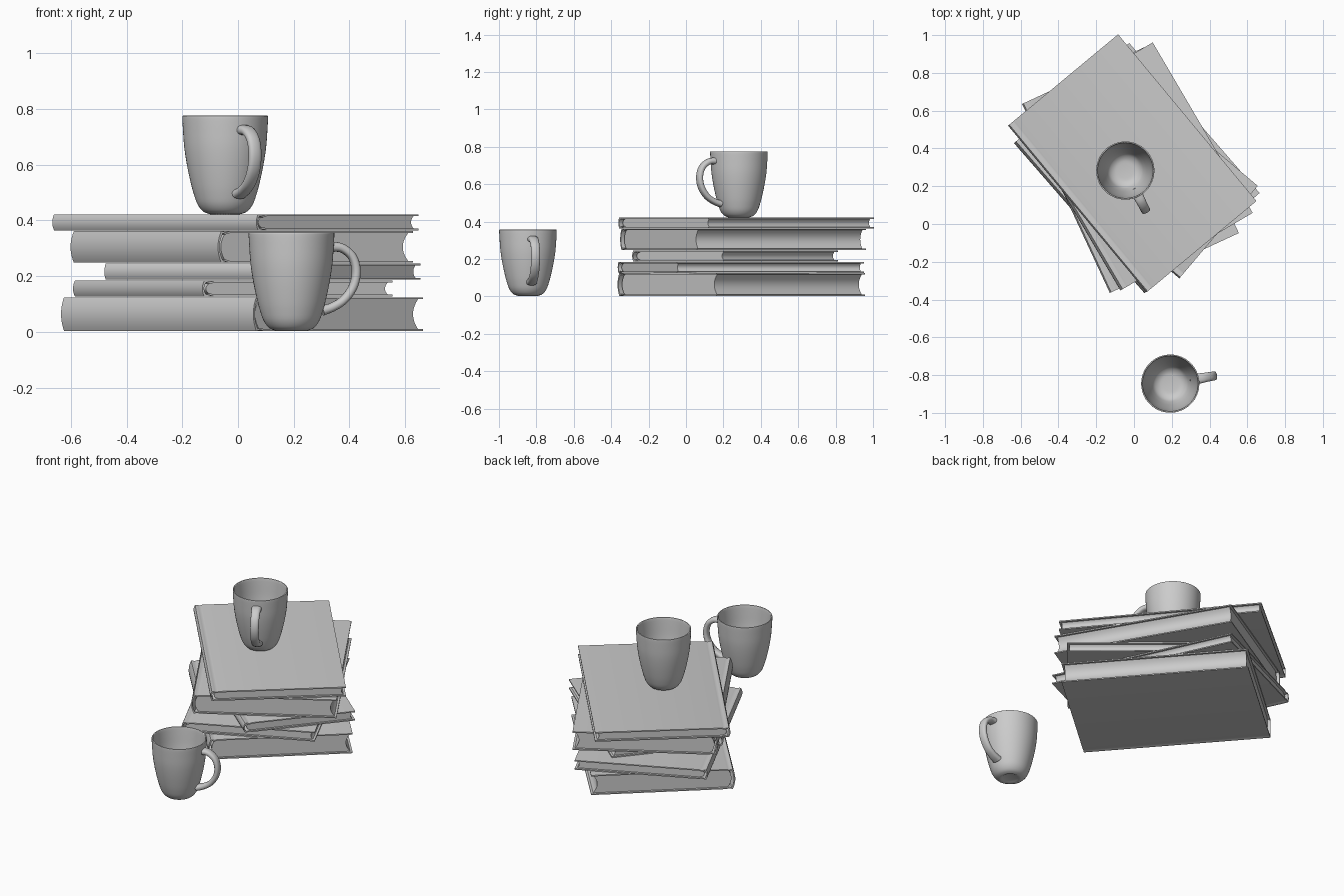
import bpy, bmesh, math
from mathutils import Vector

if "Cube" in bpy.data.objects:
    bpy.data.objects.remove(bpy.data.objects["Cube"])


def make_object(name, verts, faces, loc, angle, smooth=35):
    mesh = bpy.data.meshes.new(name)
    mesh.from_pydata(verts, [], faces)
    bm = bmesh.new()
    bm.from_mesh(mesh)
    bmesh.ops.remove_doubles(bm, verts=bm.verts, dist=1e-5)
    bmesh.ops.recalc_face_normals(bm, faces=bm.faces)
    bm.to_mesh(mesh)
    bm.free()
    ob = bpy.data.objects.new(name, mesh)
    bpy.context.collection.objects.link(ob)
    ob.location = loc
    ob.rotation_euler.z = math.radians(angle)
    bpy.ops.object.select_all(action='DESELECT')
    ob.select_set(True)
    bpy.context.view_layer.objects.active = ob
    bpy.ops.object.shade_smooth_by_angle(angle=math.radians(smooth))
    return ob


def smooth_path(pts, steps):
    # Catmull-Rom through 2D points
    p = [Vector(q) for q in pts]
    p = [2 * p[0] - p[1]] + p + [2 * p[-1] - p[-2]]
    out = []
    for i in range(1, len(p) - 2):
        a, b, c, d = p[i - 1:i + 3]
        for k in range(steps):
            t = k / steps
            out.append(0.5 * (2 * b + (c - a) * t + (2 * a - 5 * b + 4 * c - d) * t * t
                              + (3 * b - a - 3 * c + d) * t ** 3))
    return out + [p[-2]]


def extrude_strip(name, side_a, side_b, y0, y1, loc, angle):
    # solid between two matching (x, z) lines, extruded along y
    n = len(side_a)
    ring = side_a + side_b[::-1]
    m = len(ring)
    verts = [(x, y, z) for y in (y0, y1) for x, z in ring]
    faces = [(i, (i + 1) % m, (i + 1) % m + m, i + m) for i in range(m)]
    for o in (0, m):
        faces += [(o + i, o + i + 1, o + m - 2 - i, o + m - 1 - i) for i in range(n - 1)]
    return make_object(name, verts, faces, loc, angle)


def book(name, corner, angle, width, length, z0, z1):
    h, t = z1 - z0, 0.007
    loc = (*corner, z0)
    bulge = min(0.014, h * 0.14)
    arc = [i / 10 for i in range(11)]

    # cover: two boards, hinge grooves and a rounded spine
    def shell(d):
        low = [(width, d), (0.048, d), (0.04, d + 0.003), (0.032, d + 0.004),
               (0.025, d + 0.002), (0.018, d)]
        spine = [(d + bulge * (2 * a - 1) ** 2, d + (h - 2 * d) * a) for a in arc]
        return low + spine + [(x, h - z) for x, z in reversed(low)]
    extrude_strip(name + "_cover", shell(0), shell(t), 0, length, loc, angle)

    # pages: rounded back and hollow fore edge
    g = t - 0.0005
    back = [(0.02 + 0.02 * (2 * a - 1) ** 2, g + (h - 2 * g) * a) for a in arc]
    fore = [(width - 0.012 - min(0.024, 0.2 * h) * (1 - (2 * a - 1) ** 2),
             g + (h - 2 * g) * a) for a in arc]
    extrude_strip(name + "_pages", back, fore, 0.014, length - 0.014, loc, angle)


def mug(name, loc, angle):
    # body: lathed wall with rounded foot and rim
    outer = [(0.054, 0), (0.079, 0.010), (0.099, 0.035), (0.112, 0.07), (0.123, 0.11),
             (0.137, 0.175), (0.147, 0.24), (0.1515, 0.30), (0.154, 0.347), (0.1525, 0.353),
             (0.149, 0.353), (0.146, 0.347), (0.142, 0.30), (0.137, 0.24), (0.127, 0.175),
             (0.113, 0.11), (0.101, 0.07), (0.086, 0.038), (0.06, 0.02), (0.03, 0.016)]
    prof = [(0, 0.005), (0.045, 0.005)] + [tuple(p) for p in smooth_path(outer, 3)] + [(0, 0.015)]
    seg = 64
    n = len(prof)
    verts, faces = [], []
    for j in range(seg):
        a = 2 * math.pi * j / seg
        verts += [(r * math.cos(a), r * math.sin(a), z) for r, z in prof]
    for j in range(seg):
        p, q = j * n, (j + 1) % seg * n
        for i in range(1, n - 2):
            faces.append((p + i, q + i, q + i + 1, p + i + 1))
        faces += [(p, q + 1, p + 1), (p + n - 2, q + n - 2, p + n - 1)]
    # centre points shared by every segment are merged in make_object
    make_object(name + "_body", verts, faces, loc, angle, 50)

    # handle: oval section swept along an ear-shaped path
    path = smooth_path([(0.145, 0.303), (0.185, 0.297), (0.222, 0.266), (0.236, 0.215),
                        (0.225, 0.16), (0.192, 0.113), (0.15, 0.086), (0.112, 0.073)], 5)
    verts, faces, k = [], [], 20
    m = len(path)
    for i, p in enumerate(path):
        tan = (path[min(i + 1, m - 1)] - path[max(i - 1, 0)]).normalized()
        nor = Vector((-tan.y, tan.x))
        flare = 1 + 0.2 * abs(2 * i / (m - 1) - 1) ** 4
        for j in range(k):
            a = 2 * math.pi * j / k
            c, s = math.cos(a), math.sin(a)
            c = math.copysign(abs(c) ** 0.8, c)
            s = math.copysign(abs(s) ** 0.8, s)
            q = p + nor * c * 0.0155 * flare
            verts.append((q.x, s * 0.024 * flare, q.y))
    for i in range(m - 1):
        for j in range(k):
            b = (j + 1) % k
            faces.append((i * k + j, i * k + b, i * k + k + b, i * k + k + j))
    faces += [tuple(range(k)), tuple(range((m - 1) * k, m * k))]
    make_object(name + "_handle", verts, faces, loc, angle, 50)


# stack of books, bottom to top: front corner, angle, width, length, heights
books = [((0.055, -0.366), 41.0, 0.808, 1.052, 0.003, 0.124),
         ((-0.128, -0.365), 24.9, 0.753, 1.103, 0.126, 0.184),
         ((0.240, -0.288), 49.7, 0.642, 0.944, 0.187, 0.245),
         ((-0.072, -0.352), 30.4, 0.812, 1.046, 0.248, 0.361),
         ((0.066, -0.362), 39.7, 0.757, 1.147, 0.364, 0.422)]
for i, b in enumerate(books):
    book(f"book_{i + 1}", *b)

mug("upper_mug", (-0.046, 0.283, 0.422), -63)
mug("lower_mug", (0.192, -0.845, 0.003), 10)
